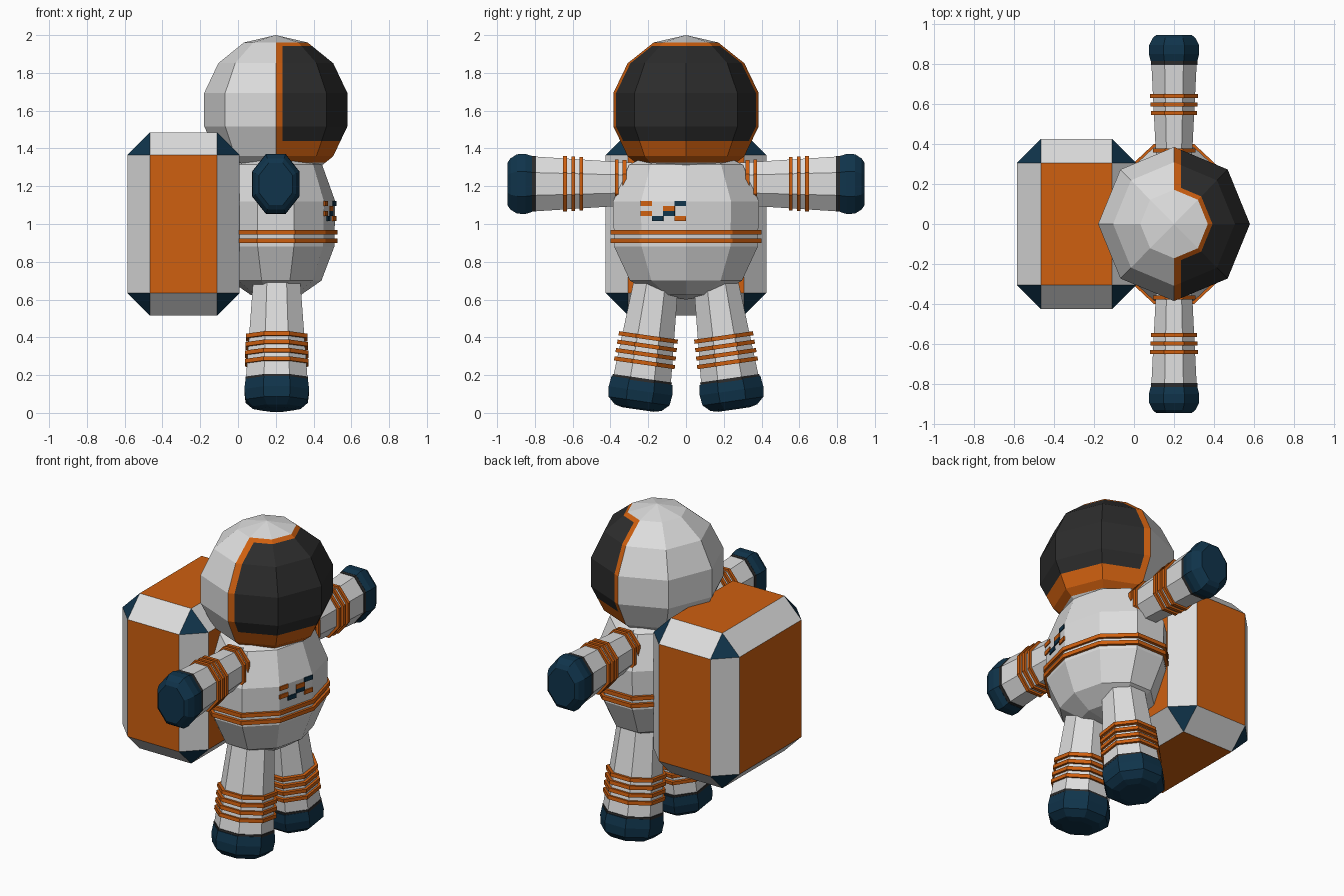
import bpy, bmesh, math
from mathutils import Matrix, Vector

if "Cube" in bpy.data.objects:
    bpy.data.objects.remove(bpy.data.objects["Cube"])

CX = 0.2  # body axis; the figure looks along +x


def material(name, r, g, b):
    m = bpy.data.materials.new(name)
    m.diffuse_color = (r, g, b, 1)
    m.use_nodes = True
    m.node_tree.nodes["Principled BSDF"].inputs["Base Color"].default_value = m.diffuse_color
    return m


WHITE = material("suit white", 0.72, 0.72, 0.72)
ORANGE = material("trim orange", 0.62, 0.115, 0.005)
NAVY = material("glove navy", 0.005, 0.034, 0.07)
DARK = material("visor dark", 0.025, 0.025, 0.025)


def finish(name, bm, *mats):
    bmesh.ops.recalc_face_normals(bm, faces=bm.faces)
    me = bpy.data.meshes.new(name)
    bm.to_mesh(me)
    bm.free()
    for m in mats:
        me.materials.append(m)
    ob = bpy.data.objects.new(name, me)
    bpy.context.collection.objects.link(ob)
    return ob


def loft(profile, sides, sx, sy, matrix, turn=0.0):
    """Stack of polygon rings (height, radius) along local z; radius 0 makes a tip."""
    bm = bmesh.new()
    rings = []
    for h, r in profile:
        n = sides if r > 0 else 1
        rings.append([bm.verts.new(matrix @ Vector((
            sx * r * math.cos(turn + 2 * math.pi * i / sides),
            sy * r * math.sin(turn + 2 * math.pi * i / sides), h))) for i in range(n)])
    for a, b in zip(rings, rings[1:]):
        for i in range(sides):
            j = (i + 1) % sides
            quad = [a[i % len(a)], a[j % len(a)], b[j % len(b)], b[i % len(b)]]
            bm.faces.new(list(dict.fromkeys(quad)))
    for ring in (rings[0], rings[-1]):
        if len(ring) > 2:
            bm.faces.new(ring)
    return bm


def limb(name, profile, mat, matrix, sx, sy):
    k = 1 / math.cos(math.pi / 8)  # radius measured to the flats
    finish(name, loft(profile, 8, sx * k, sy * k, matrix, math.pi / 8), mat)


body = Matrix.Translation((CX, 0, 0))

# Helmet: 8-sided ball, cut along the visor and its frame
R, CZ = 0.395, 1.605
ball = [(CZ + R * math.cos(math.pi * i / 7), R * math.sin(math.pi * i / 7) if 0 < i < 7 else 0)
        for i in range(8)]
bm = loft(ball, 8, 0.985, 1, body)
for co, no in (((0.235, 0, 0), (1, 0, 0)), ((0, 0, 1.942), (0, 0, 1)),
               ((0, 0, 1.44), (0, 0, 1)), ((0, 0, 1.325), (0, 0, 1))):
    bmesh.ops.bisect_plane(bm, geom=bm.verts[:] + bm.edges[:] + bm.faces[:],
                           plane_co=co, plane_no=no, dist=1e-5)
for f in bm.faces:
    c = f.calc_center_median()
    if c.x > 0.235 and 1.44 < c.z < 1.942:
        f.material_index = 2
    elif c.x > CX + 0.001 and 1.325 < c.z < 1.96:
        f.material_index = 1
finish("helmet", bm, WHITE, ORANGE, DARK)

# Torso and belts
SX, SY = 0.318, 0.41
torso = [(0.60, 0), (0.625, 0.42), (0.70, 0.76), (0.88, 0.975), (1.12, 0.99),
         (1.315, 0.77), (1.38, 0.42), (1.41, 0)]
finish("torso", loft(torso, 10, SX, SY, body), WHITE)
for i, z in enumerate((0.911, 0.957)):
    finish(f"belt_{i + 1}", loft([(z - 0.012, 1.025), (z + 0.012, 1.025)], 10, SX, SY, body), ORANGE)

# Chest patch: small plates on the flat panel left of the middle
p0 = Vector((CX + SX * 0.995, 0, 0))
p1 = Vector((CX + SX * 0.995 * math.cos(math.pi / 5), -SY * 0.995 * math.sin(math.pi / 5), 0))
side = (p1 - p0).normalized()
out = Vector((-side.y, side.x, 0))
if out.x < 0:
    out = -out
width = (p1 - p0).length / 4
for name, mat, cells in (("chest_plates_orange", ORANGE, ((3, 3), (1, 2), (3, 1), (0, 0))),
                         ("chest_plates_navy", NAVY, ((0, 3), (1, 1), (2, 0)))):
    bm = bmesh.new()
    for col, row in cells:
        c = p0 + side * width * (col + 0.5) + Vector((0, 0, 1.03 + 0.026 * row))
        m = Matrix((side, out, (0, 0, 1))).transposed().to_4x4()
        m.translation = c
        bmesh.ops.create_cube(bm, size=1, matrix=m @ Matrix.Diagonal((width, 0.009, 0.026, 1)))
    finish(name, bm, mat)

# Backpack: bevelled box, orange panels, white edges, navy corners
bm = bmesh.new()
bmesh.ops.create_cube(bm, size=1, matrix=Matrix.Translation((-0.288, 0, 1.0))
                      @ Matrix.Diagonal((0.594, 0.85, 0.97, 1)))
bmesh.ops.bevel(bm, geom=bm.edges[:], offset=0.119, offset_type='OFFSET',
                segments=1, affect='EDGES')
bm.normal_update()
for f in bm.faces:
    f.material_index = sum(abs(n) > 0.1 for n in f.normal) - 1
finish("backpack", bm, ORANGE, WHITE, NAVY)

for s, tag in ((1, "left"), (-1, "right")):
    # Arm: local z runs outwards along y
    m = Matrix(((1, 0, 0, CX), (0, 0, s, 0), (0, 1, 0, 1.212), (0, 0, 0, 1)))
    limb(tag + "_arm", [(0.22, 0.108), (0.80, 0.145)], WHITE, m, 0.78, 1)
    limb(tag + "_cuff", [(0.795, 0.147), (0.817, 0.147)], DARK, m, 0.79, 1)
    limb(tag + "_glove", [(0.815, 0.148), (0.85, 0.159), (0.895, 0.157), (0.93, 0.135), (0.945, 0.112)],
         NAVY, m, 0.79, 1)
    for i, t in enumerate((0.325, 0.367, 0.555, 0.597, 0.64)):
        r = 0.108 + (t - 0.22) * 0.064 + 0.012
        limb(f"{tag}_arm_stripe_{i + 1}", [(t - 0.01, r), (t + 0.01, r)], ORANGE, m, 0.82, 1)

    # Leg: splayed outwards, local z runs up from the sole
    a = math.radians(8.2)
    m = (Matrix.Translation((CX + 0.005, s * 0.255, 0.018)) @ Matrix.Rotation(s * a, 4, 'X'))
    limb(tag + "_leg", [(0.14, 0.155), (0.72, 0.115)], WHITE, m, 1.06, 1)
    limb(tag + "_ankle", [(0.15, 0.158), (0.167, 0.158)], DARK, m, 1.05, 1)
    limb(tag + "_boot", [(0, 0.085), (0.01, 0.125), (0.045, 0.163), (0.10, 0.17), (0.155, 0.163)],
         NAVY, m, 1.01, 1)
    for i, t in enumerate((0.25, 0.295, 0.34, 0.385)):
        r = 0.166 - (t - 0.14) * 0.035
        limb(f"{tag}_leg_stripe_{i + 1}", [(t - 0.011, r), (t + 0.011, r)], ORANGE, m, 1.04, 1)
